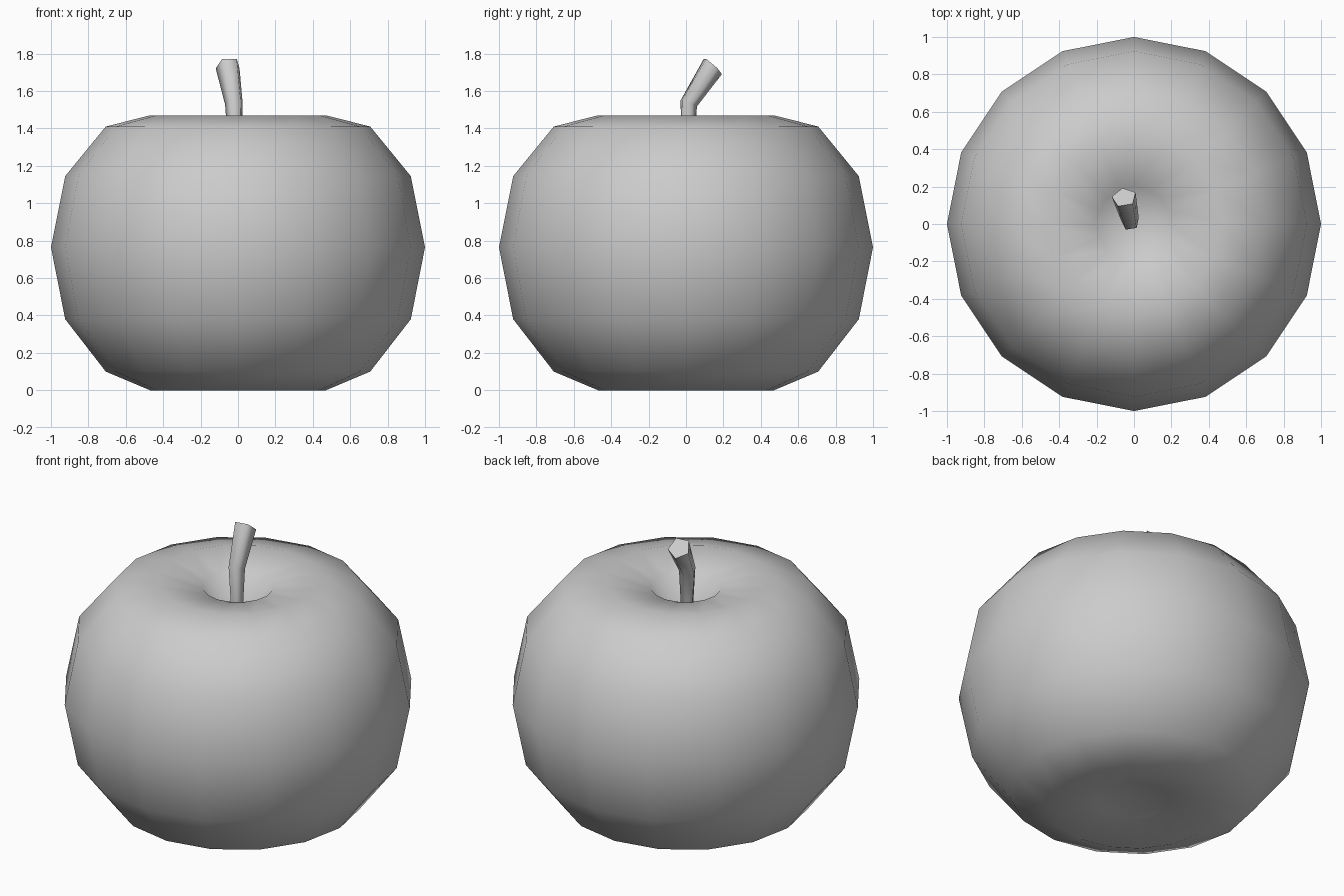
import bpy, bmesh
from math import sin, cos, pi
from mathutils import Vector

if "Cube" in bpy.data.objects:
    bpy.data.objects.remove(bpy.data.objects["Cube"])


def make_object(name, bm):
    bmesh.ops.recalc_face_normals(bm, faces=bm.faces[:])
    mesh = bpy.data.meshes.new(name)
    bm.to_mesh(mesh)
    bm.free()
    obj = bpy.data.objects.new(name, mesh)
    bpy.context.collection.objects.link(obj)
    return obj


def bridge(bm, a, b):
    n = len(a)
    for i in range(n):
        j = (i + 1) % n
        bm.faces.new((a[i], a[j], b[j], b[i])).smooth = True


def cap(bm, ring, point):
    tip = bm.verts.new(point)
    for i in range(len(ring)):
        bm.faces.new((ring[i], ring[(i + 1) % len(ring)], tip)).smooth = True


# apple body: 16-sided lathe with a deep top dimple and a shallow bottom one
profile = [(0.20, 0.05), (0.47, 0.0), (0.707, 0.10), (0.924, 0.38), (1.0, 0.765),
           (0.924, 1.145), (0.707, 1.41), (0.47, 1.47), (0.20, 1.42)]
bm = bmesh.new()
rings = [[bm.verts.new((r * cos(i * pi / 8), r * sin(i * pi / 8), z)) for i in range(16)]
         for r, z in profile]
for a, b in zip(rings, rings[1:]):
    bridge(bm, a, b)
cap(bm, rings[0], (0, 0, 0.08))
cap(bm, rings[-1], (0, 0, 1.2))
make_object("apple_body", bm)

# stem: bent five-sided tube, wider at the cut end (centre, radius, axis)
sections = [((-0.015, 0.01, 1.18), 0.03, (0, 0, 1)),
            ((-0.02, 0.012, 1.535), 0.05, (-0.1, 0.35, 0.93)),
            ((-0.053, 0.142, 1.735), 0.068, (-0.12, 0.66, 0.75))]
bm = bmesh.new()
rings = []
for centre, radius, axis in sections:
    w = Vector(axis).normalized()
    v = w.cross(Vector((1, 0, 0))).normalized()   # points to the back
    u = v.cross(w)
    ring = []
    for i in range(5):
        t = pi / 2 + 0.12 + i * 2 * pi / 5
        ring.append(bm.verts.new(Vector(centre) + radius * (cos(t) * u + sin(t) * v)))
    rings.append(ring)
for a, b in zip(rings, rings[1:]):
    bridge(bm, a, b)
bm.faces.new(rings[0])
bm.faces.new(rings[-1])
stem = make_object("stem", bm)
for edge in stem.data.edges:
    if all(v >= 10 for v in edge.vertices):
        edge.use_edge_sharp = True
